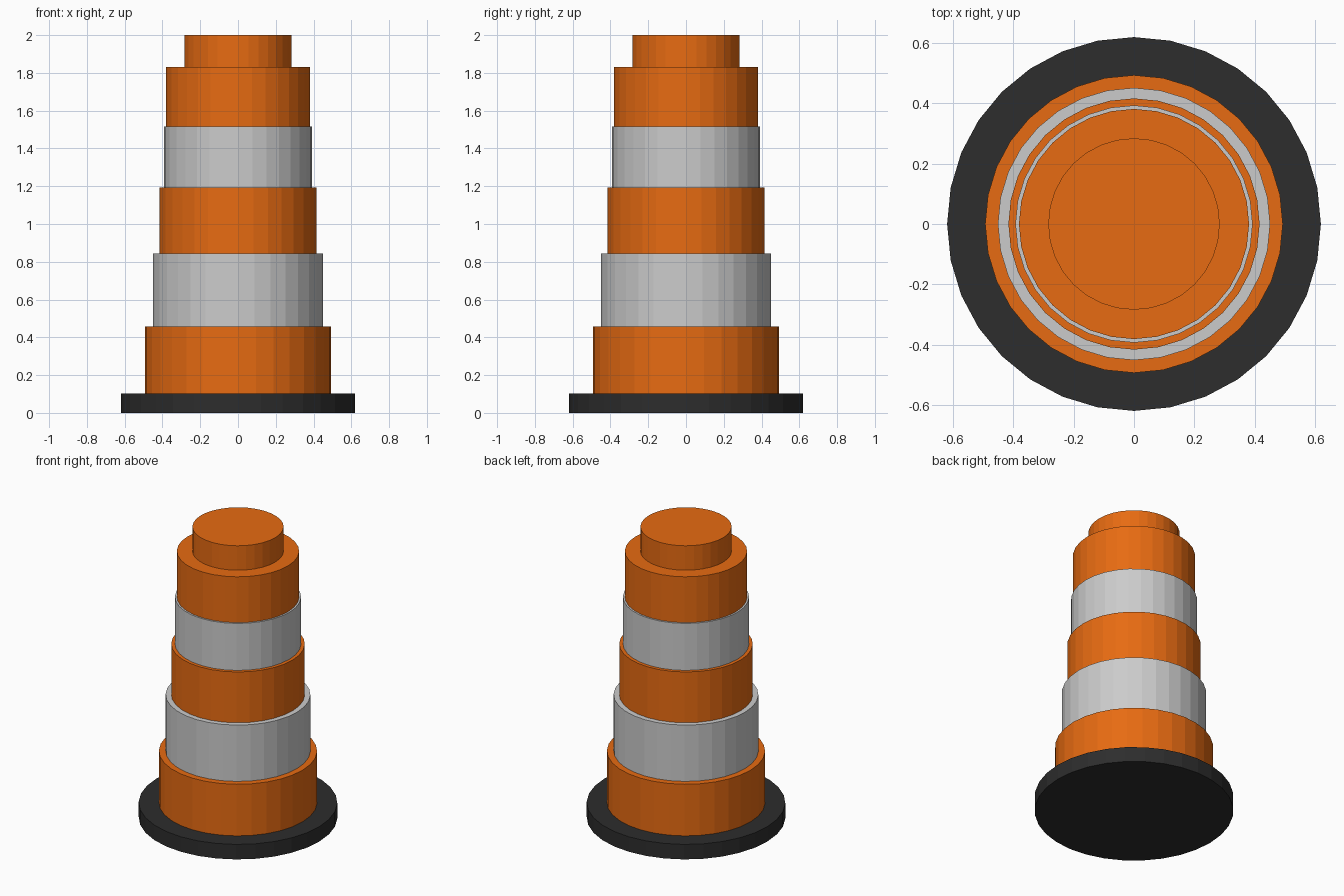
import bpy

if "Cube" in bpy.data.objects:
    bpy.data.objects.remove(bpy.data.objects["Cube"])

SIDES = 32


def material(name, color):
    mat = bpy.data.materials.new(name)
    mat.diffuse_color = (*color, 1.0)
    mat.use_nodes = True
    mat.node_tree.nodes["Principled BSDF"].inputs["Base Color"].default_value = mat.diffuse_color
    return mat


orange = material("orange_plastic", (0.80, 0.147, 0.006))
black = material("black_rubber", (0.026, 0.026, 0.026))

# Stacked drum tiers from the ground up: name, radius, top height, material
tiers = [
    ("rubber_base", 0.619, 0.103, black),
    ("lower_body", 0.493, 0.458, orange),
    ("lower_reflective_band", 0.451, 0.845, None),
    ("middle_body", 0.416, 1.194, orange),
    ("upper_reflective_band", 0.393, 1.517, None),
    ("upper_body", 0.381, 1.832, orange),
    ("top_cap", 0.284, 2.0, orange),
]

bottom = 0.0
for name, radius, top, mat in tiers:
    bpy.ops.mesh.primitive_cylinder_add(
        vertices=SIDES, radius=radius, depth=top - bottom,
        location=(0, 0, (top + bottom) / 2))
    tier = bpy.context.object
    tier.name = name
    if mat:
        tier.data.materials.append(mat)
    bottom = top
